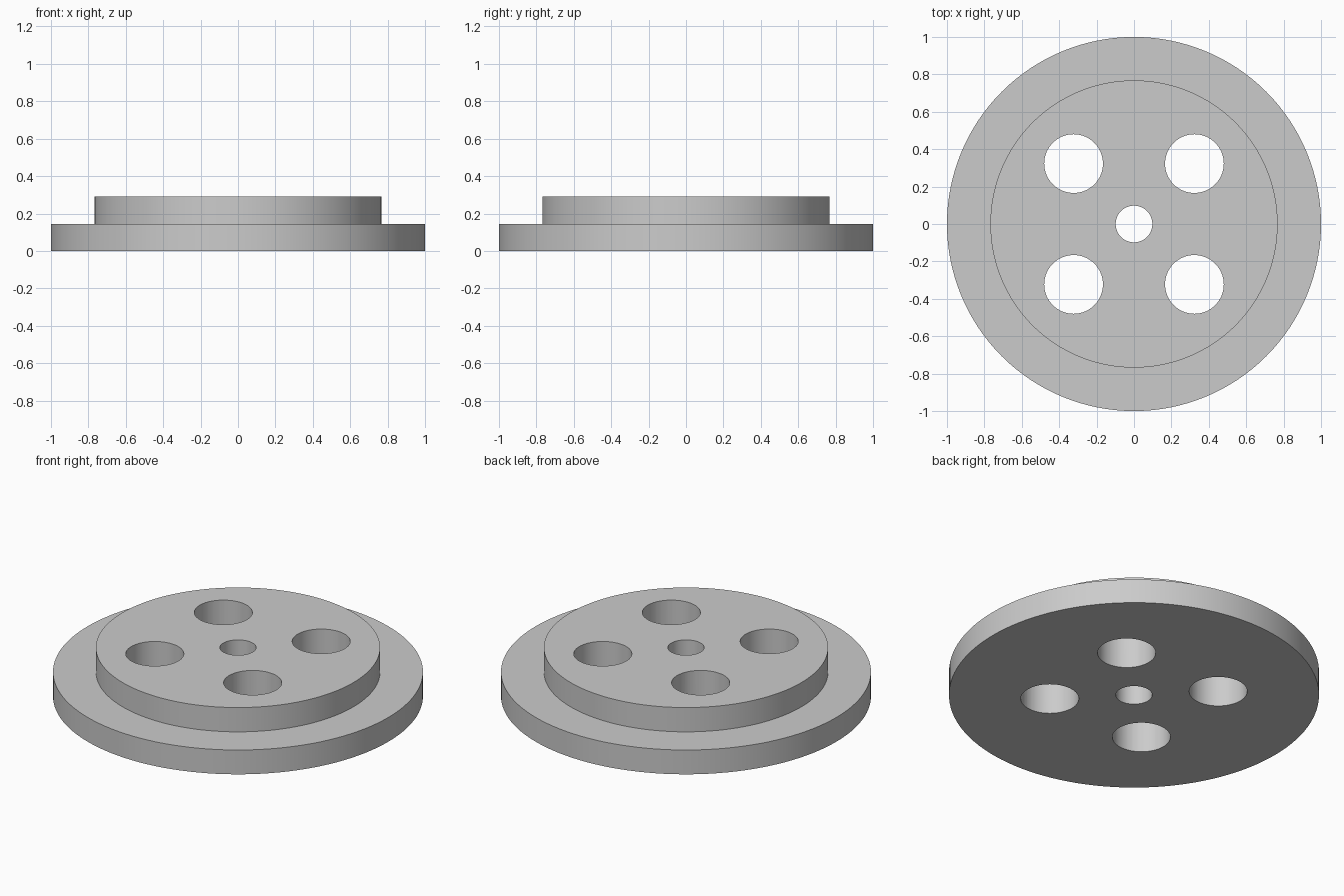
import bpy
import bmesh
from math import radians, tau
from mathutils import Vector

SEGMENTS = 128
BORE, HUB, RIM = 0.098, 0.768, 1.0
STEP, TOP = 0.145, 0.29
HOLE_RADIUS, HOLE_OFFSET = 0.157, 0.323

cube = bpy.data.objects.get("Cube")
if cube:
    bpy.data.objects.remove(cube, do_unlink=True)

# Single plain grey
grey = bpy.data.materials.new("plain_grey")
grey.use_nodes = True
colour = (0.6, 0.6, 0.6, 1)
grey.diffuse_color = colour
grey.node_tree.nodes["Principled BSDF"].inputs["Base Color"].default_value = colour


def lathe(name, profile):
    """Spin a closed (radius, height) outline around the z axis."""
    bm = bmesh.new()
    verts = [bm.verts.new((r, 0, z)) for r, z in profile]
    edges = [bm.edges.new((v, verts[i - 1])) for i, v in enumerate(verts)]
    bmesh.ops.spin(bm, geom=verts + edges, cent=(0, 0, 0), axis=(0, 0, 1),
                   angle=tau, steps=SEGMENTS, use_merge=True)
    bmesh.ops.remove_doubles(bm, verts=bm.verts, dist=0.0001)
    bmesh.ops.recalc_face_normals(bm, faces=bm.faces)
    mesh = bpy.data.meshes.new(name)
    bm.to_mesh(mesh)
    bm.free()
    obj = bpy.data.objects.new(name, mesh)
    bpy.context.collection.objects.link(obj)
    mesh.materials.append(grey)
    return obj


# Stepped disc with a central bore
disc = lathe("stepped_disc", [(BORE, 0), (RIM, 0), (RIM, STEP),
                              (HUB, STEP), (HUB, TOP), (BORE, TOP)])

# Four through holes, all cut by one helper mesh
bm = bmesh.new()
for sx in (-1, 1):
    for sy in (-1, 1):
        hole = bmesh.ops.create_cone(bm, cap_ends=True, segments=64, depth=1,
                                     radius1=HOLE_RADIUS, radius2=HOLE_RADIUS)
        bmesh.ops.translate(bm, verts=hole["verts"],
                            vec=Vector((sx * HOLE_OFFSET, sy * HOLE_OFFSET, 0)))
cutter_mesh = bpy.data.meshes.new("hole_cutter")
bm.to_mesh(cutter_mesh)
bm.free()
cutter_mesh.materials.append(grey)
cutter = bpy.data.objects.new("hole_cutter", cutter_mesh)
bpy.context.collection.objects.link(cutter)
cutter.hide_render = True
cutter.hide_viewport = True

cut = disc.modifiers.new("holes", 'BOOLEAN')
cut.operation = 'DIFFERENCE'
cut.solver = 'EXACT'
cut.object = cutter

# Apply the cut, then smooth the round walls and keep the rims sharp
bpy.ops.object.select_all(action='DESELECT')
disc.select_set(True)
bpy.context.view_layer.objects.active = disc
bpy.ops.object.modifier_apply(modifier=cut.name)
bpy.data.objects.remove(cutter, do_unlink=True)
bpy.ops.object.shade_smooth_by_angle(angle=radians(30))
